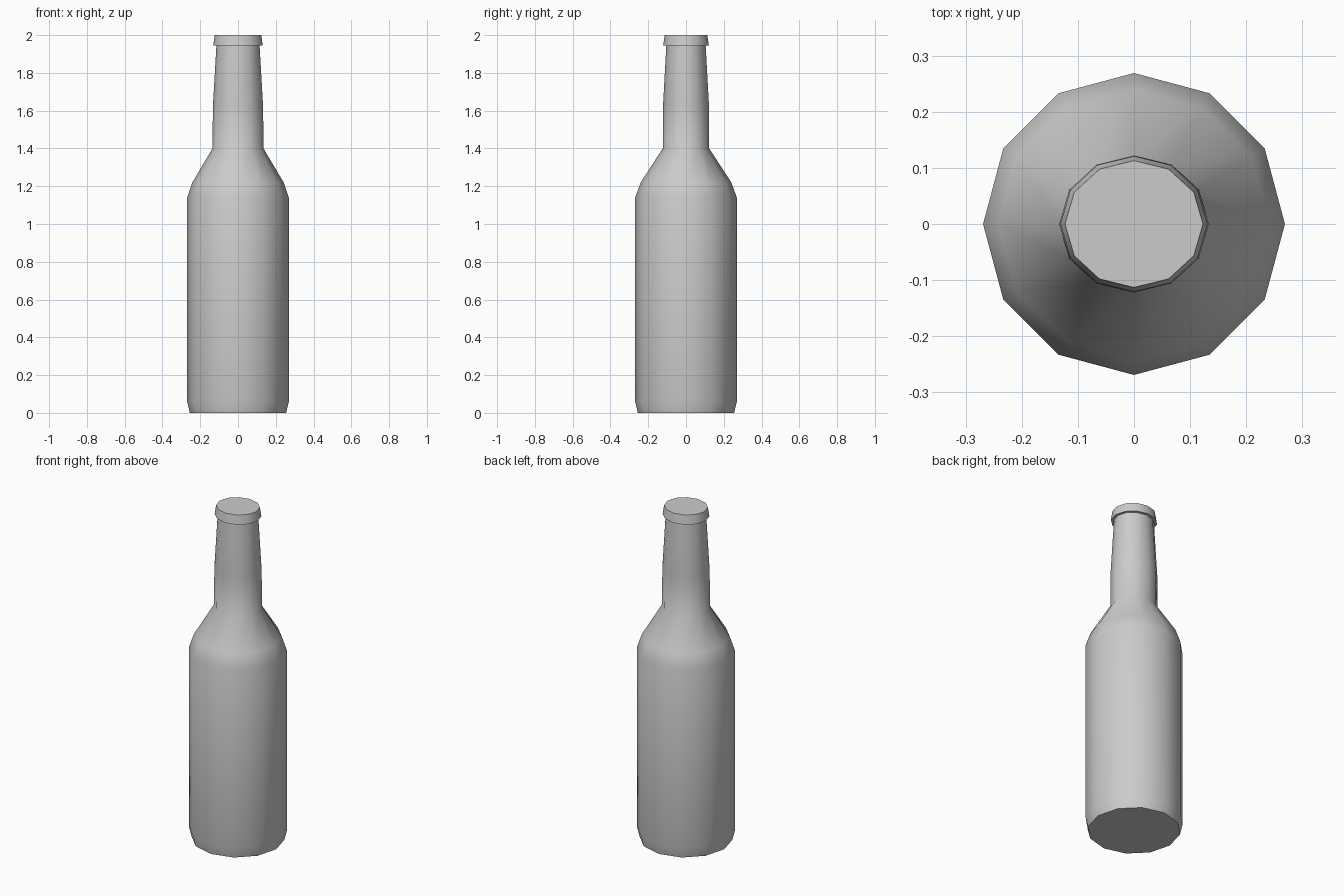
import bpy
import bmesh
import math

SIDES = 12

cube = bpy.data.objects.get("Cube")
if cube:
    bpy.data.objects.remove(cube, do_unlink=True)

glass = bpy.data.materials.new("grey")
glass.use_nodes = True
colour = (0.6, 0.6, 0.6, 1)
glass.diffuse_color = colour
glass.node_tree.nodes["Principled BSDF"].inputs["Base Color"].default_value = colour


def lathe(name, rings):
    """Capped 12-sided solid from (x radius, y radius, height) rings."""
    bm = bmesh.new()
    loops = []
    for rx, ry, z in rings:
        angles = [math.tau * i / SIDES for i in range(SIDES)]
        loops.append([bm.verts.new((rx * math.cos(a), ry * math.sin(a), z)) for a in angles])
    for low, high in zip(loops, loops[1:]):
        for i in range(SIDES):
            j = (i + 1) % SIDES
            bm.faces.new((low[i], low[j], high[j], high[i]))
    bm.faces.new(loops[0][::-1])
    bm.faces.new(loops[-1])
    mesh = bpy.data.meshes.new(name)
    bm.to_mesh(mesh)
    bm.free()
    mesh.materials.append(glass)
    obj = bpy.data.objects.new(name, mesh)
    bpy.context.collection.objects.link(obj)
    bpy.ops.object.select_all(action="DESELECT")
    obj.select_set(True)
    bpy.context.view_layer.objects.active = obj
    bpy.ops.object.shade_smooth_by_angle(angle=math.radians(42))
    return obj


# Round body, shoulder and slightly oval tapering neck
lathe("bottle_body", [
    (0.255, 0.255, 0), (0.269, 0.269, 0.06), (0.269, 0.269, 1.14),
    (0.242, 0.24, 1.22), (0.135, 0.123, 1.4), (0.133, 0.122, 1.62),
    (0.114, 0.104, 1.95),
])

# Flared lip closing the mouth
lathe("bottle_lip", [(0.131, 0.121, 1.945), (0.123, 0.113, 2.0)])
